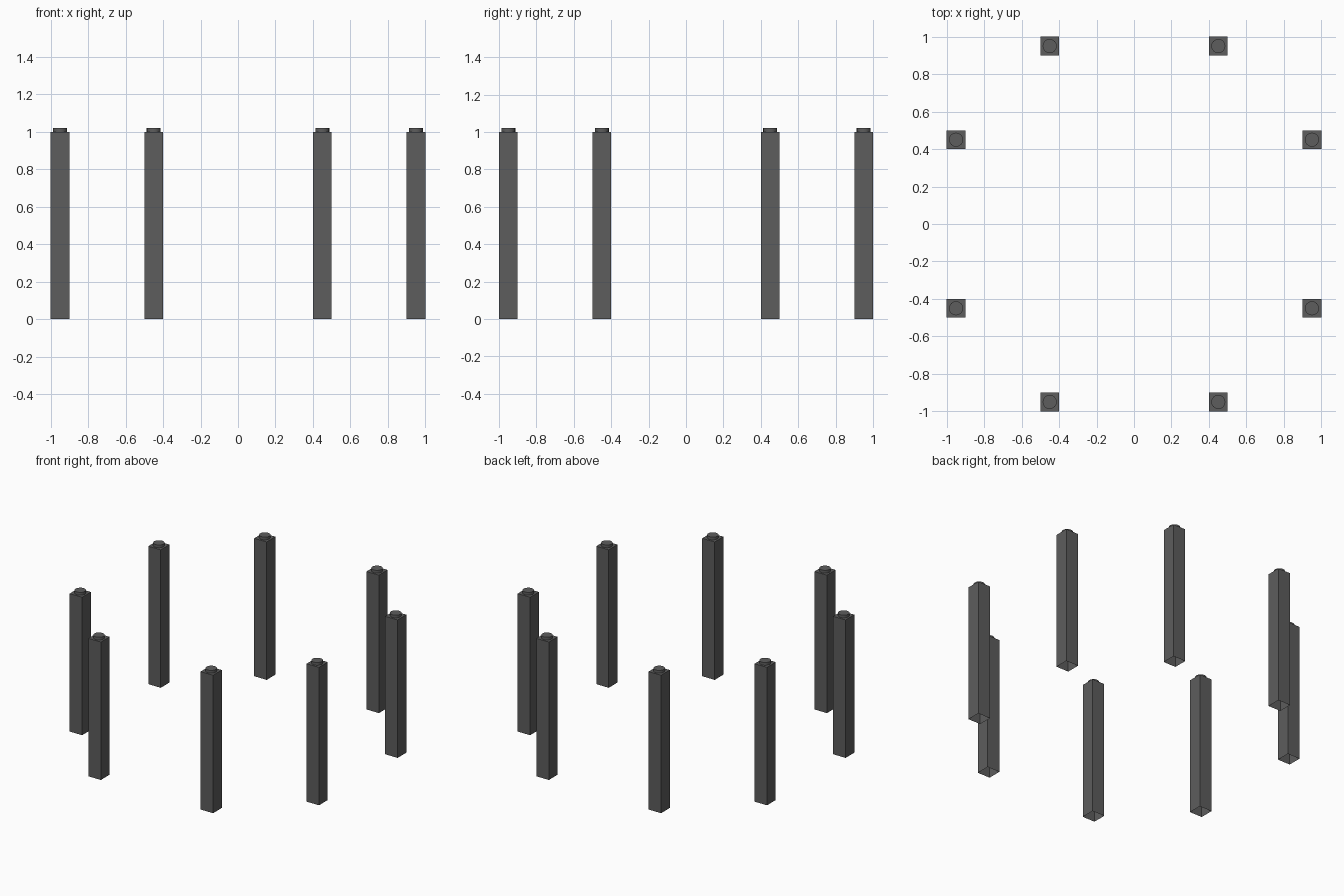
import bpy, bmesh, math
from mathutils import Matrix, Vector

if "Cube" in bpy.data.objects:
    bpy.data.objects.remove(bpy.data.objects["Cube"])

grey = bpy.data.materials.new("dark_grey")
grey.diffuse_color = (0.11, 0.11, 0.11, 1)
grey.use_nodes = True
grey.node_tree.nodes["Principled BSDF"].inputs["Base Color"].default_value = grey.diffuse_color

WIDTH, HEIGHT = 0.1, 1.0
STUD_R, STUD_H = 0.0375, 0.02


def make_post(name, x, y):
    bm = bmesh.new()
    # Square shaft, open at the bottom
    bmesh.ops.create_cube(bm, size=1, matrix=Matrix.Translation((0, 0, HEIGHT / 2))
                          @ Matrix.Diagonal((WIDTH, WIDTH, HEIGHT, 1)))
    bottom = [f for f in bm.faces if f.normal.z < -0.5]
    bmesh.ops.delete(bm, geom=bottom, context='FACES_ONLY')
    # Round stud on top
    bmesh.ops.create_cone(bm, cap_ends=True, segments=16, radius1=STUD_R, radius2=STUD_R,
                          depth=STUD_H, matrix=Matrix.Translation((0, 0, HEIGHT + STUD_H / 2)))
    under = [f for f in bm.faces if f.normal.z < -0.5]
    bmesh.ops.delete(bm, geom=under, context='FACES_ONLY')
    # Smooth only the stud's side
    for f in bm.faces:
        f.smooth = abs(f.normal.z) < 0.5 and f.calc_center_median().z > HEIGHT
    for e in bm.edges:
        e.smooth = len(e.link_faces) == 2 and e.calc_face_angle(0) < math.radians(30)
    mesh = bpy.data.meshes.new(name)
    bm.to_mesh(mesh)
    bm.free()
    mesh.materials.append(grey)
    obj = bpy.data.objects.new(name, mesh)
    obj.location = (x, y, 0)
    bpy.context.collection.objects.link(obj)


# Two posts on each of the four sides
near, far = 0.45, 0.95
for sx in (-1, 1):
    for sy in (-1, 1):
        side = ("front" if sy < 0 else "back") + ("_left" if sx < 0 else "_right")
        make_post(side + "_end_post", sx * near, sy * far)
        make_post(side + "_side_post", sx * far, sy * near)
